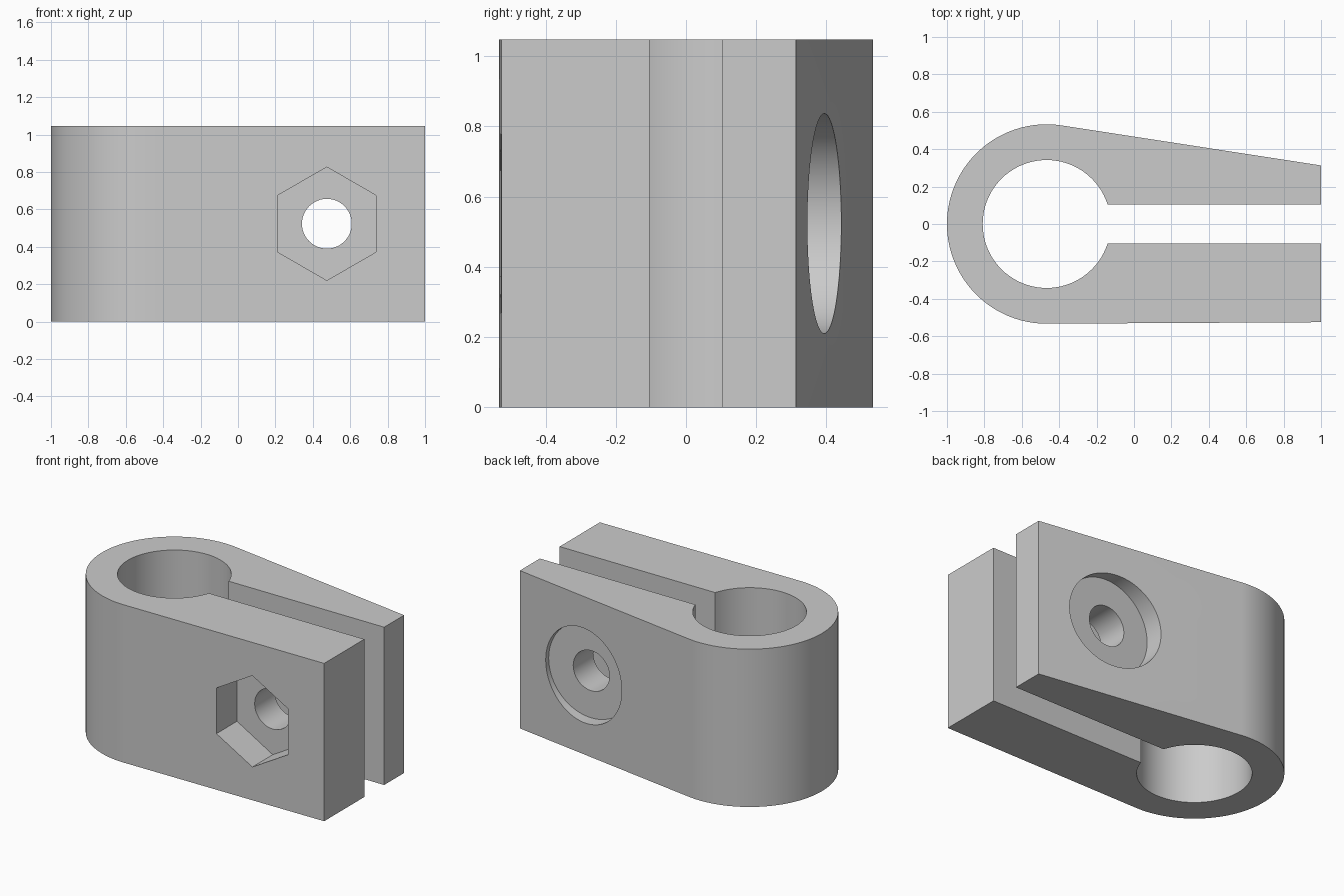
import bpy
import bmesh
from math import atan2, acos, asin, cos, sin, hypot, radians, tau
from mathutils import Matrix

cube = bpy.data.objects.get("Cube")
if cube:
    bpy.data.objects.remove(cube, do_unlink=True)

HEIGHT = 1.047
CX = -0.467                  # axis of the round end
R_OUT, R_IN = 0.533, 0.342
SLOT = 0.104                 # half width of the slot
BACK_Y, FRONT_Y = 0.313, -0.525
BOLT_X, BOLT_Z = 0.475, HEIGHT / 2

grey = bpy.data.materials.new("light grey")
grey.use_nodes = True
colour = (0.6, 0.6, 0.6, 1)
grey.diffuse_color = colour
grey.node_tree.nodes["Principled BSDF"].inputs["Base Color"].default_value = colour


def arc(radius, start, end, steps=72):
    return [(CX + radius * cos(a), radius * sin(a))
            for a in (start + (end - start) * i / steps for i in range(steps + 1))]


def tangent_angle(y, side):
    # Angle where the straight flank from (1, y) touches the round end
    dx = 1 - CX
    return atan2(y, dx) + side * acos(R_OUT / hypot(dx, y))


def add_object(name, bm):
    bmesh.ops.recalc_face_normals(bm, faces=bm.faces)
    mesh = bpy.data.meshes.new(name)
    bm.to_mesh(mesh)
    bm.free()
    mesh.materials.append(grey)
    obj = bpy.data.objects.new(name, mesh)
    bpy.context.collection.objects.link(obj)
    return obj


def y_cutter(name, sides, radius, y0, y1, turn=0):
    # Prism lying along y on the bolt axis
    bm = bmesh.new()
    place = (Matrix.Translation((BOLT_X, (y0 + y1) / 2, BOLT_Z))
             @ Matrix.Rotation(turn, 4, "Y") @ Matrix.Rotation(radians(90), 4, "X"))
    bmesh.ops.create_cone(bm, cap_ends=True, segments=sides, radius1=radius,
                          radius2=radius, depth=y1 - y0, matrix=place)
    obj = add_object(name, bm)
    obj.hide_render = True
    obj.hide_viewport = True
    return obj


# Clamp body: split ring with two arms, extruded upward
mouth = asin(SLOT / R_IN)
outline = (arc(R_OUT, tangent_angle(BACK_Y, 1), tau + tangent_angle(FRONT_Y, -1))
           + [(1, FRONT_Y), (1, -SLOT)]
           + arc(R_IN, tau - mouth, mouth)
           + [(1, SLOT), (1, BACK_Y)])
bm = bmesh.new()
base = bm.faces.new([bm.verts.new((x, y, 0)) for x, y in outline])
top = bmesh.ops.extrude_face_region(bm, geom=[base])
bmesh.ops.translate(bm, vec=(0, 0, HEIGHT),
                    verts=[v for v in top["geom"] if isinstance(v, bmesh.types.BMVert)])
body = add_object("clamp_body", bm)

# Bolt hole, hexagonal nut pocket in front, round bolt head seat behind
cutters = [
    y_cutter("bolt_hole_cutter", 48, 0.133, -1, 1),
    y_cutter("nut_pocket_cutter", 6, 0.303, -1, -0.314),
    y_cutter("head_seat_cutter", 64, 0.313, 0.314, 1),
]
for cutter in cutters:
    mod = body.modifiers.new(cutter.name, "BOOLEAN")
    mod.operation = "DIFFERENCE"
    mod.solver = "EXACT"
    mod.object = cutter

bpy.context.view_layer.objects.active = body
body.select_set(True)
for cutter in cutters:
    bpy.ops.object.modifier_apply(modifier=cutter.name)
    bpy.data.objects.remove(cutter, do_unlink=True)
bpy.ops.object.shade_smooth_by_angle(angle=radians(25))
